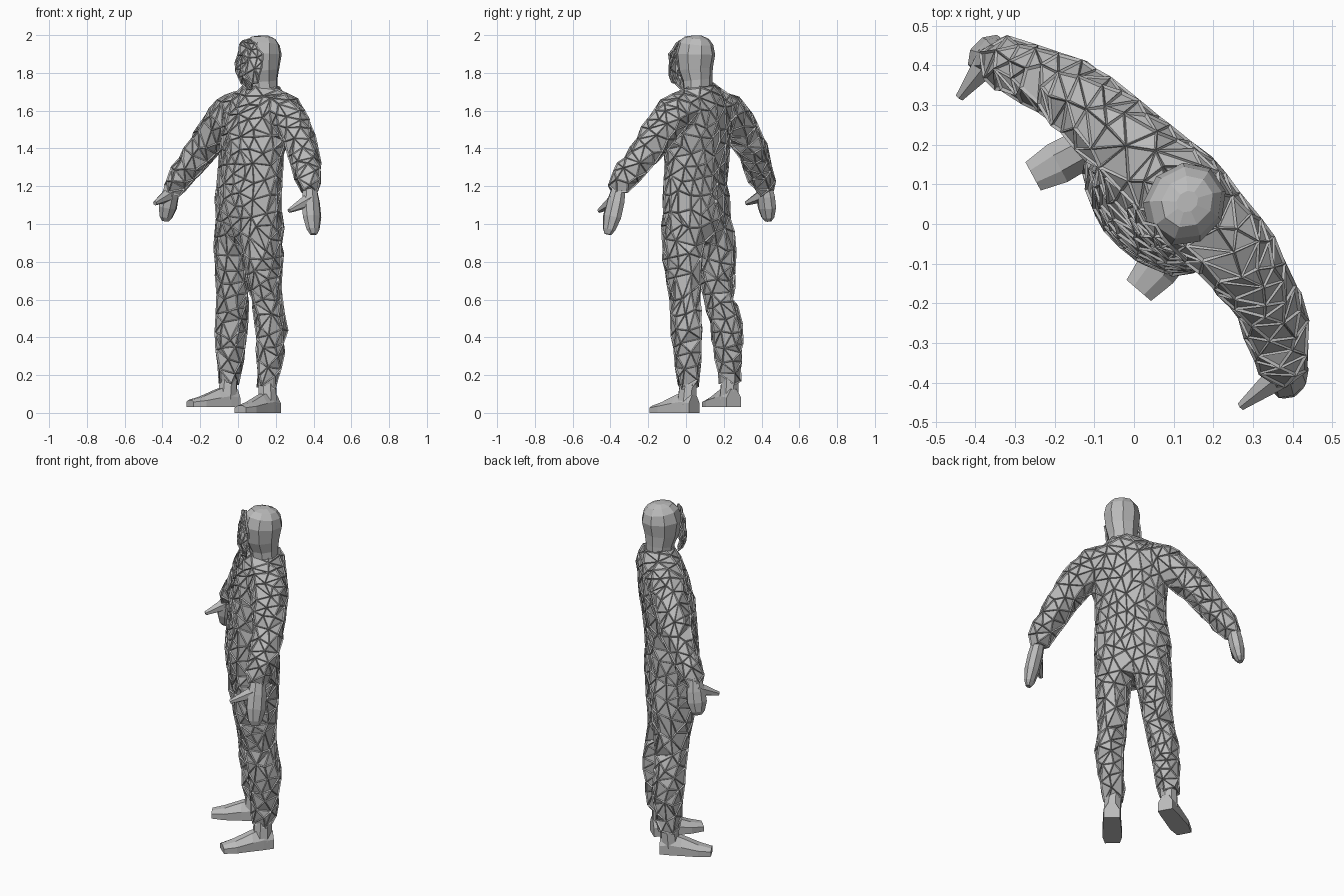
import bpy, bmesh, math, random
from mathutils import Vector, Matrix

random.seed(4)
cube = bpy.data.objects.get("Cube")
if cube:
    bpy.data.objects.remove(cube, do_unlink=True)

X, Y, Z = Vector((1, 0, 0)), Vector((0, 1, 0)), Vector((0, 0, 1))
# The figure is modelled facing -y, then turned on the spot
TURN = Matrix.Rotation(math.radians(-45), 4, 'Z')

grey = bpy.data.materials.new("plain grey")
grey.use_nodes = True
COLOUR = (0.5, 0.5, 0.5, 1)
grey.diffuse_color = COLOUR
grey.node_tree.nodes["Principled BSDF"].inputs["Base Color"].default_value = COLOUR


def add_tube(bm, rings, ref=Y, sides=8):
    """Loft elliptical rings (x, y, z, radius across, radius along ref)."""
    centres = [Vector(r[:3]) for r in rings]
    loops = []
    for i, ring in enumerate(rings):
        along = centres[min(i + 1, len(rings) - 1)] - centres[max(i - 1, 0)]
        along.normalize()
        v = (ref - along * ref.dot(along)).normalized()
        u = v.cross(along)
        loop = []
        for k in range(sides):
            a = math.tau * (k + 0.5) / sides
            offset = u * math.cos(a) * ring[3] + v * math.sin(a) * ring[4]
            loop.append(bm.verts.new(centres[i] + offset))
        loops.append(loop)
    for low, high in zip(loops, loops[1:]):
        for k in range(sides):
            n = (k + 1) % sides
            bm.faces.new((low[k], low[n], high[n], high[k]))
    bm.faces.new(loops[0][::-1])
    bm.faces.new(loops[-1])


def finish(name, bm):
    """Turn a bmesh into a grey, flat shaded object."""
    bmesh.ops.recalc_face_normals(bm, faces=bm.faces[:])
    bm.transform(TURN)
    mesh = bpy.data.meshes.new(name)
    bm.to_mesh(mesh)
    bm.free()
    mesh.materials.append(grey)
    obj = bpy.data.objects.new(name, mesh)
    bpy.context.scene.collection.objects.link(obj)
    return obj


def add_struts(obj, width):
    """Raised ribs along every edge, keeping the panels."""
    wire = obj.modifiers.new("ribs", 'WIREFRAME')
    wire.thickness = width
    wire.use_replace = False
    wire.use_even_offset = False
    wire.use_boundary = True


# Suit: torso, arms and legs merged into one faceted skin
torso = [
    (0, .09, .9, .15, .1), (0, .085, 1, .2, .135),
    (0, .075, 1.12, .207, .14), (.01, .08, 1.25, .187, .135),
    (.01, .095, 1.4, .19, .14), (.02, .115, 1.52, .2, .135),
    (.03, .135, 1.63, .185, .12), (.045, .14, 1.7, .125, .1),
    (.05, .14, 1.735, .09, .082),
]
left_arm = [
    (.12, .14, 1.62, .09, .1), (.21, .13, 1.59, .1, .1),
    (.3, .12, 1.51, .09, .09), (.38, .1, 1.4, .08, .082),
    (.445, .065, 1.31, .073, .076), (.5, .03, 1.24, .067, .07),
    (.525, .015, 1.17, .05, .053),
]
right_arm = [
    (-.08, .14, 1.62, .09, .1), (-.18, .13, 1.59, .1, .1),
    (-.28, .125, 1.51, .09, .09), (-.375, .115, 1.4, .078, .08),
    (-.445, .085, 1.31, .07, .07), (-.51, .06, 1.23, .063, .064),
    (-.54, .05, 1.17, .05, .053),
]
left_leg = [
    (.1, .085, 1, .1, .12), (.107, .08, .85, .094, .116),
    (.107, .09, .72, .08, .1), (.108, .105, .6, .073, .083),
    (.122, .13, .43, .075, .088), (.11, .125, .27, .062, .07),
    (.1, .12, .13, .054, .057),
]
right_leg = [
    (-.1, .09, 1, .1, .12), (-.12, .095, .85, .094, .116),
    (-.132, .1, .72, .08, .1), (-.145, .105, .6, .073, .083),
    (-.18, .13, .43, .077, .088), (-.19, .13, .28, .064, .07),
    (-.2, .13, .15, .054, .057),
]
bm = bmesh.new()
for part in (torso, left_arm, right_arm, left_leg, right_leg):
    add_tube(bm, part, sides=28)
suit = finish("ribbed_suit", bm)

merge = suit.modifiers.new("merge", 'REMESH')
merge.mode = 'VOXEL'
merge.voxel_size = 0.016
relax = suit.modifiers.new("relax", 'SMOOTH')
relax.iterations = 5
bpy.context.view_layer.update()
merged = suit.evaluated_get(bpy.context.evaluated_depsgraph_get())
suit.data = bpy.data.meshes.new_from_object(merged)
suit.modifiers.clear()
# Roughen the skin so that the facets come out irregular and even in size
normals = [v.normal.copy() for v in suit.data.vertices]
for v, normal in zip(suit.data.vertices, normals):
    v.co += normal * random.uniform(-.006, .008)
suit.data.polygons.foreach_set("use_smooth", [False] * len(suit.data.polygons))
dense = sum(len(p.vertices) - 2 for p in suit.data.polygons)
facet = suit.modifiers.new("facets", 'DECIMATE')
facet.ratio = min(1, 950 / max(dense, 1))
add_struts(suit, 0.013)

# Head and neck
bm = bmesh.new()
add_tube(bm, [
    (.05, .14, 1.66, .082, .075), (.05, .135, 1.76, .08, .08),
    (.055, .125, 1.82, .09, .097), (.055, .125, 1.9, .1, .112),
    (.055, .13, 1.955, .088, .097), (.055, .135, 1.985, .062, .07),
    (.055, .135, 1.997, .025, .03),
], sides=9)
finish("head", bm)

# Mask: ribbed plate in front of the face, with a heavy jaw and a jagged rim
bm = bmesh.new()
bmesh.ops.create_icosphere(bm, subdivisions=3, radius=1)
rear = [v for v in bm.verts if v.co.y > -0.35]
bmesh.ops.delete(bm, geom=rear, context='VERTS')
for v in bm.verts:
    reach = random.uniform(.95, 1.15) if v.is_boundary else 1
    jaw = 1.12 if -0.8 < v.co.z < -0.1 else 1
    depth = (v.co.y * .55 - .45) * jaw
    v.co = Vector((.055 + v.co.x * .105 * reach, .11 + depth * .11,
                   1.855 + v.co.z * .14 * reach))
    v.co += Vector([random.uniform(-.006, .006) for _ in range(3)])
mask = finish("face_mask", bm)
plan = mask.modifiers.new("facets", 'DECIMATE')
plan.ratio = 0.6
add_struts(mask, 0.012)


# Hands: a mitten shape with a pointed thumb
def hand(name, wrist, tip, thumb):
    wrist, tip, thumb = Vector(wrist), Vector(tip), Vector(thumb)
    bm = bmesh.new()
    shape = ((0, .034, .037), (.35, .042, .054), (.65, .041, .057), (.9, .029, .04), (1, .015, .021))
    add_tube(bm, [(*wrist.lerp(tip, t), a, b) for t, a, b in shape])
    base = wrist.lerp(tip, .3)
    add_tube(bm, [(*base.lerp(thumb, t), r, r) for t, r in ((0, .042), (.6, .024), (1, .012))],
             ref=Z, sides=6)
    finish(name, bm)


hand("left_hand", (.515, .02, 1.21), (.575, -.01, .945), (.516, -.134, 1.07))
hand("right_hand", (-.54, .05, 1.22), (-.58, .035, 1.015), (-.537, -.085, 1.11))


# Feet: flat soled wedge from heel to toe, with an ankle rising into the suit
def foot(name, heel, toe, ground, ankle):
    heel, toe = Vector(heel), Vector(toe)
    bm = bmesh.new()
    shape = ((0, .047, .1), (.2, .052, .12), (.42, .054, .1), (.75, .058, .06), (1, .044, .04))
    rings = []
    for t, width, height in shape:
        p = heel.lerp(toe, t)
        rings.append((p.x, p.y, ground + .02, width, height - .02))
    # Upright rings keep the sole level
    add_tube(bm, rings, ref=Z)
    low = heel.lerp(toe, .2)
    add_tube(bm, [(low.x, low.y, ground + .04, .05, .055), (*ankle, .046, .05)])
    for v in bm.verts:
        if v.co.z < ground + .015:
            v.co.z = ground
    finish(name, bm)


foot("left_foot", (.106, .168), (.127, -.11), 0, (.1, .12, .17))
foot("right_foot", (-.185, .173), (-.265, -.095), .03, (-.2, .13, .19))
